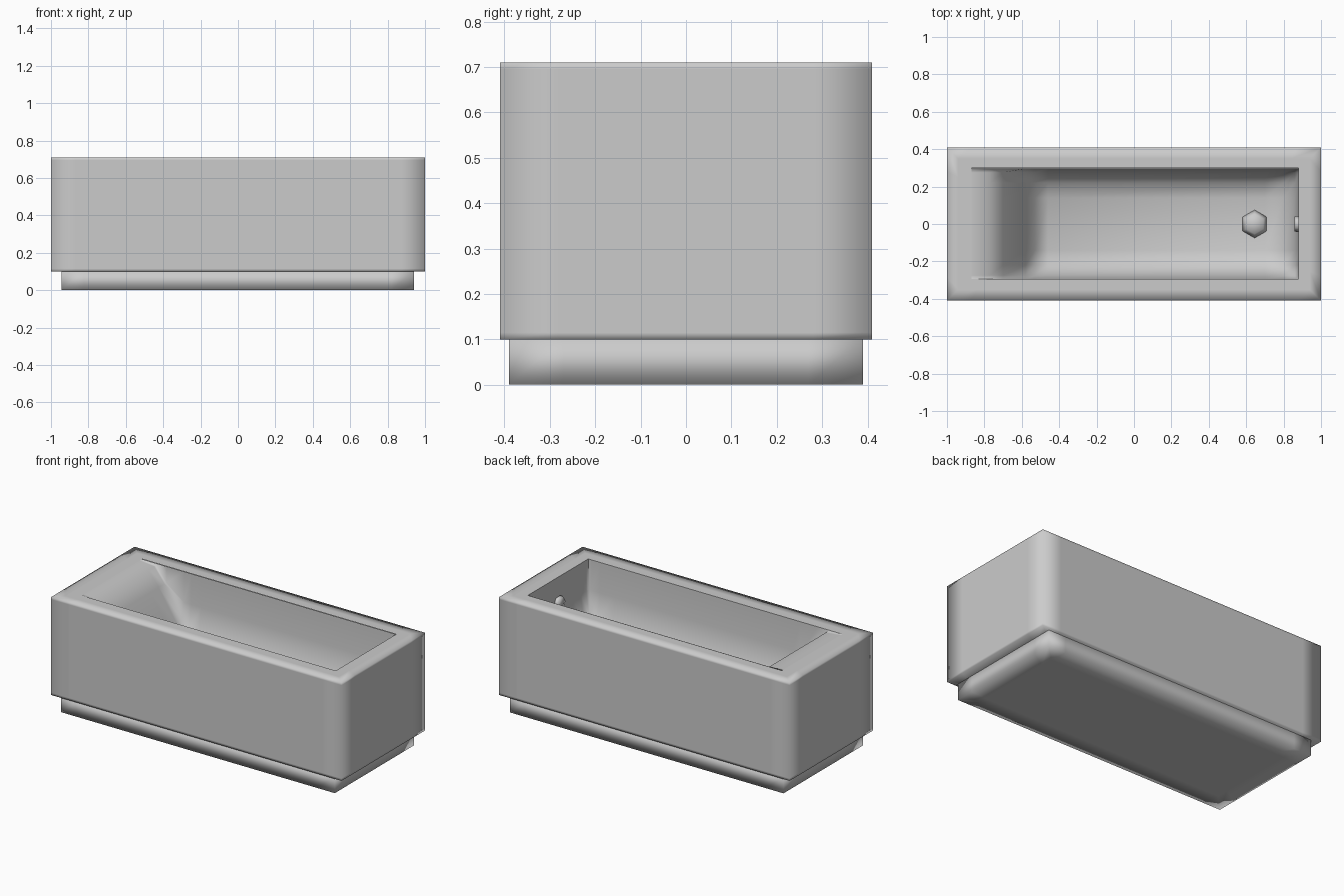
import bpy, bmesh, math
from mathutils import Matrix

if "Cube" in bpy.data.objects:
    bpy.data.objects.remove(bpy.data.objects["Cube"])


def finish(bm, name):
    bmesh.ops.remove_doubles(bm, verts=bm.verts, dist=0.0005)
    bmesh.ops.dissolve_degenerate(bm, edges=bm.edges, dist=0.0005)
    me = bpy.data.meshes.new(name)
    bm.to_mesh(me)
    bm.free()
    me.shade_smooth()
    ob = bpy.data.objects.new(name, me)
    bpy.context.collection.objects.link(ob)
    return ob


def ring(bm, x0, x1, y0, y1, z, s):
    """Rectangular loop with a support vertex either side of each sharp corner."""
    pts = [(x0, y0), (x0 + s, y0), (x1 - s, y0), (x1, y0), (x1, y0 + s), (x1, y1 - s),
           (x1, y1), (x1 - s, y1), (x0 + s, y1), (x0, y1), (x0, y1 - s), (x0, y0 + s)]
    return [bm.verts.new((x, y, z)) for x, y in pts]


def loft(name, rings, cap_first=False, cap_last=False):
    bm = bmesh.new()
    loops = [ring(bm, *r) for r in rings]
    for a, b in zip(loops, loops[1:]):
        for i in range(12):
            j = (i + 1) % 12
            bm.faces.new((a[i], a[j], b[j], b[i]))
    if cap_first:
        bm.faces.new(loops[0][::-1])
    if cap_last:
        bm.faces.new(loops[-1])
    return finish(bm, name)


# Outer tub shell with flat rim around the opening
loft("tub_shell", [
    (-0.90, 0.90, -0.33, 0.33, 0.10, 0.10),
    (-1, 1, -0.41, 0.41, 0.10, 0.13),
    (-1, 1, -0.41, 0.41, 0.115, 0.13),
    (-1, 1, -0.41, 0.41, 0.695, 0.13),
    (-1, 1, -0.41, 0.41, 0.71, 0.13),
    (-0.94, 0.94, -0.35, 0.35, 0.71, 0.10),
    (-0.87, 0.88, -0.295, 0.30, 0.71, 0.08)], cap_first=True)

# Recessed plinth
loft("plinth", [
    (-0.84, 0.83, -0.28, 0.28, 0, 0.08),
    (-0.945, 0.94, -0.39, 0.39, 0, 0.12),
    (-0.945, 0.94, -0.39, 0.39, 0.105, 0.12)], cap_first=True, cap_last=True)

# Basin: lengthwise profile (sloping backrest) crossed with a trough profile
FLOOR = 0.26
along = [(-0.87, 0.71), (-0.77, 0.70), (-0.70, 0.61), (-0.58, 0.42), (-0.53, 0.32),
         (-0.46, FLOOR), (0.70, FLOOR), (0.80, 0.29), (0.86, 0.37), (0.88, 0.52), (0.88, 0.71)]
half = [(0.298, 0.71), (0.296, 0.52), (0.275, 0.37), (0.22, 0.29), (0.14, FLOOR)]
across = [(-y, z) for y, z in half] + half[::-1]
bm = bmesh.new()
grid = [[bm.verts.new((x, y, max(zx, zy))) for y, zy in across] for x, zx in along]
for a, b in zip(grid, grid[1:]):
    for j in range(len(across) - 1):
        bm.faces.new((a[j], b[j], b[j + 1], a[j + 1]))
finish(bm, "basin")

# Six-sided drain plug on the floor
bm = bmesh.new()
bmesh.ops.create_uvsphere(bm, u_segments=6, v_segments=4, radius=0.075,
                          matrix=Matrix.Translation((0.645, 0, FLOOR)) @ Matrix.Diagonal((1, 1, 0.5, 1)))
finish(bm, "drain_plug")

# Six-sided overflow cap on the end wall
bm = bmesh.new()
bmesh.ops.create_cone(bm, cap_ends=True, segments=6, radius1=0.045, radius2=0.04, depth=0.03,
                      matrix=Matrix.Translation((0.873, 0, 0.55)) @ Matrix.Rotation(-math.pi / 2, 4, 'Y'))
finish(bm, "overflow_cap")
